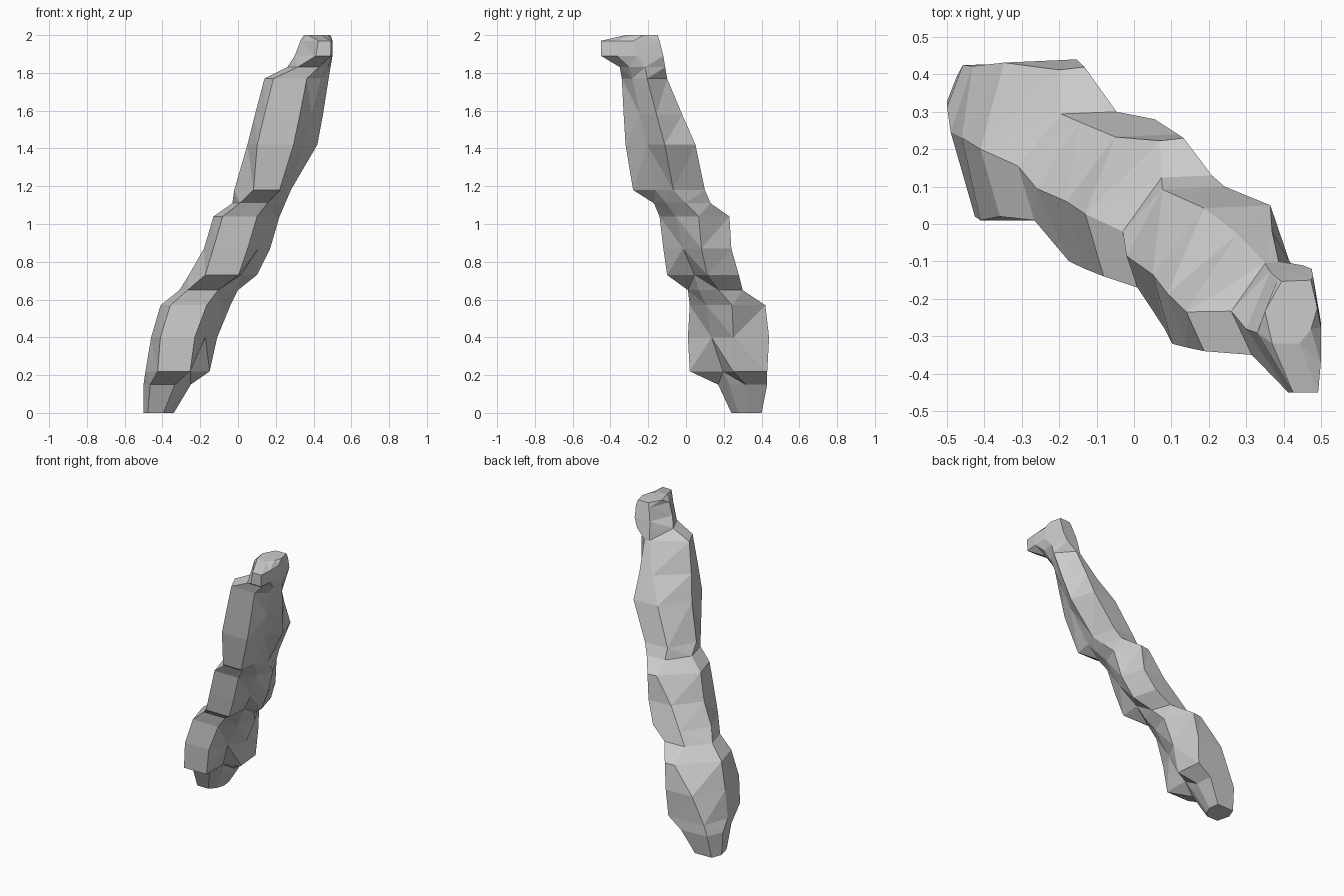
import bpy, bmesh

# Leaning rock column: each level is a two-lobed outline fitted into its extents
# (z, x_min, x_max, y_min, y_max, groove depth, front lobe shift, back-left chamfer)
LEVELS = [
    (0.00, -0.50, -0.34, 0.24, 0.40, -0.05, 0.0, 0.0),
    (0.15, -0.50, -0.25, 0.17, 0.43, -0.05, 0.0, 0.0),
    (0.22, -0.49, -0.15, 0.02, 0.43, 0.15, 0.05, 0.0),
    (0.40, -0.46, -0.11, 0.01, 0.44, 0.01, 0.0, 0.15),
    (0.57, -0.41, -0.04, 0.02, 0.42, -0.06, 0.0, 0.4),
    (0.65, -0.31, 0.00, 0.01, 0.30, -0.08, 0.0, 0.2),
    (0.73, -0.26, 0.10, -0.10, 0.28, 0.10, 0.1, 0.15),
    (0.87, -0.18, 0.17, -0.12, 0.24, 0.01, 0.0, 0.2),
    (1.04, -0.13, 0.22, -0.14, 0.23, -0.05, 0.0, 0.4),
    (1.11, -0.03, 0.25, -0.17, 0.13, -0.06, 0.0, 0.2),
    (1.18, -0.02, 0.28, -0.28, 0.10, 0.03, 0.2, 0.15),
    (1.42, 0.05, 0.42, -0.32, 0.05, 0.03, 0.0, 0.2),
    (1.58, 0.09, 0.45, -0.33, -0.02, 0.0, 0.0, 0.35),
    (1.77, 0.14, 0.48, -0.34, -0.10, -0.05, 0.0, 0.45),
    (1.83, 0.26, 0.49, -0.35, -0.11, -0.08, 0.1, 0.25),
    (1.89, 0.30, 0.50, -0.45, -0.12, -0.02, 0.42, 0.15),
    (1.97, 0.33, 0.50, -0.45, -0.14, -0.02, 0.42, 0.15),
    (2.00, 0.35, 0.49, -0.32, -0.15, -0.05, 0.0, 0.15),
]


def outline(groove, shift, chamfer):
    """Unit cross-section: left, front lobe, groove, right lobe, back."""
    front = 0.66 + 0.7 * shift
    return [(0.0, 0.55 - 0.25 * chamfer), (0.14 + shift, 0.0), (front, 0.0),
            ((front + 1) / 2 - groove, 0.28 + groove),
            (1.0, 0.56), (0.95 - 0.5 * chamfer, 1.0), (0.17 + chamfer, 0.98)]


# Loft the outlines and cap both ends
bm = bmesh.new()
rings = []
for z, x0, x1, y0, y1, *shape in LEVELS:
    rings.append([bm.verts.new((x0 + (x1 - x0) * u, y0 + (y1 - y0) * v, z))
                  for u, v in outline(*shape)])
for low, high in zip(rings, rings[1:]):
    for i in range(len(low)):
        j = (i + 1) % len(low)
        bm.faces.new((low[i], low[j], high[j], high[i]))
bm.faces.new(rings[0][::-1])
bm.faces.new(rings[-1])

# Faceted stone surface
bmesh.ops.triangulate(bm, faces=bm.faces[:])
bmesh.ops.recalc_face_normals(bm, faces=bm.faces[:])
mesh = bpy.data.meshes.new("rock_column")
bm.to_mesh(mesh)
bm.free()
bpy.context.collection.objects.link(bpy.data.objects.new("rock_column", mesh))
